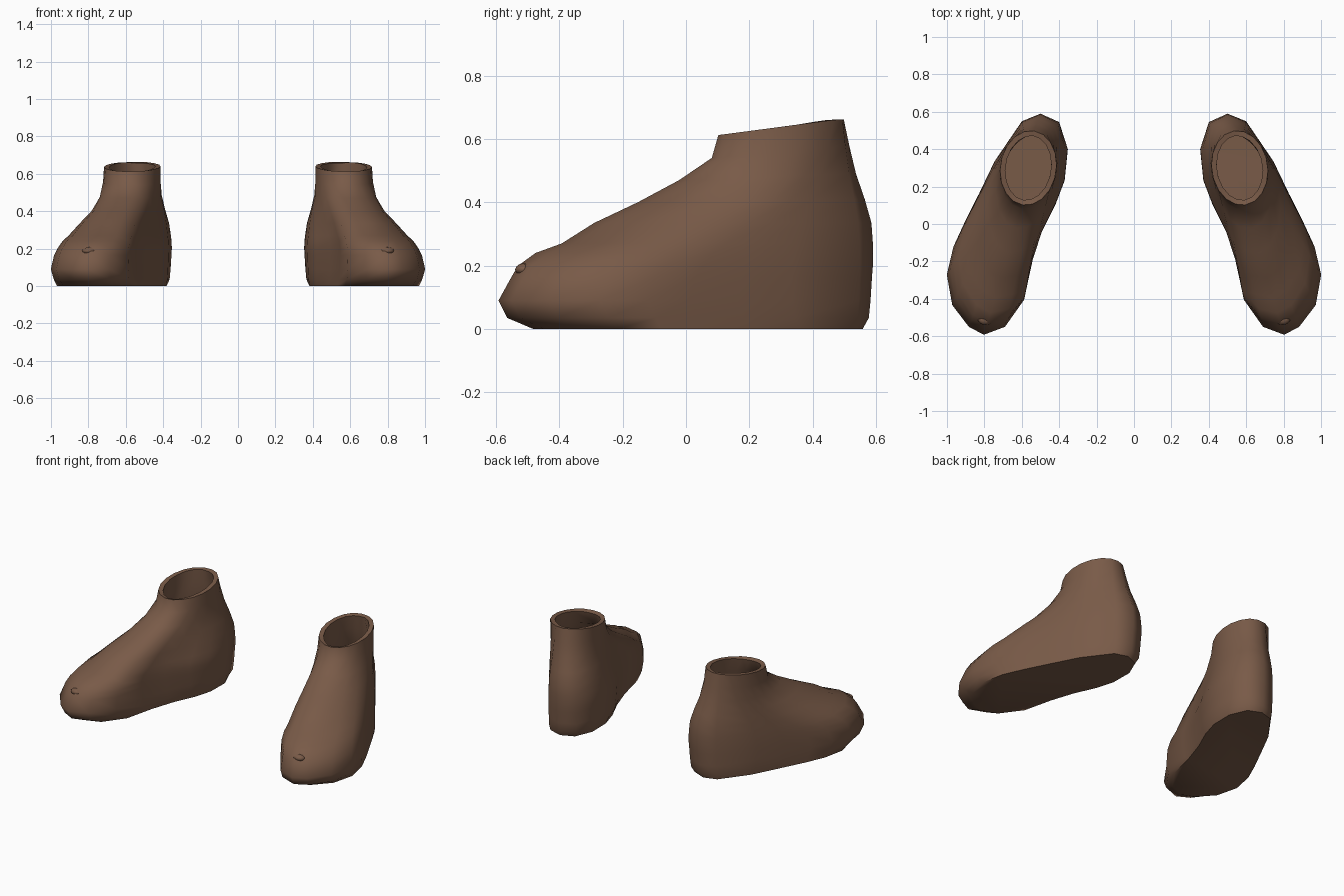
import bpy, bmesh, math
from mathutils import Vector, Matrix

if "Cube" in bpy.data.objects:
    bpy.data.objects.remove(bpy.data.objects["Cube"])

# Plan outline of one boot at its widest, from toe round the outer side, heel, inner side
OUTLINE = [(0.80, -0.585), (0.88, -0.545), (0.97, -0.43), (1.0, -0.27), (0.965, -0.12),
           (0.905, 0.01), (0.83, 0.16), (0.75, 0.33), (0.60, 0.55), (0.50, 0.59),
           (0.40, 0.545), (0.353, 0.40), (0.37, 0.23), (0.42, 0.10), (0.495, -0.05),
           (0.55, -0.22), (0.59, -0.42), (0.69, -0.55)]
N = len(OUTLINE)

# Levels: height, then how far toe / outer / heel / inner have moved
# from the outline to the collar, then backward tilt
LEVELS = [(0.00, 0.15, 0.10, 0.35, 0.25, 0.0),
          (0.035, 0.03, 0.06, 0.14, 0.13, 0.0),
          (0.09, -0.01, 0.00, 0.08, 0.08, 0.0),
          (0.165, 0.05, 0.06, 0.03, 0.03, 0.0),
          (0.20, 0.08, 0.13, 0.00, 0.02, 0.0),
          (0.24, 0.16, 0.23, 0.00, 0.05, 0.0),
          (0.27, 0.28, 0.34, 0.00, 0.15, 0.0),
          (0.335, 0.43, 0.56, 0.05, 0.33, 0.0),
          (0.40, 0.63, 0.78, 0.28, 0.54, 0.01),
          (0.47, 0.82, 0.92, 0.58, 0.78, 0.02),
          (0.54, 0.97, 0.98, 0.80, 0.93, 0.035),
          (0.612, 1.0, 1.0, 1.0, 1.0, 0.05)]

leather = bpy.data.materials.new("brown_leather")
leather.diffuse_color = (0.19, 0.103, 0.064, 1)
leather.use_nodes = True
leather.node_tree.nodes["Principled BSDF"].inputs["Base Color"].default_value = leather.diffuse_color


def collar(i):
    """Point i of the slightly slanted oval ankle opening."""
    a = 2 * math.pi * i / N
    u, v = 0.20 * math.cos(a), 0.15 * math.sin(a)
    return Vector((0.565 + 0.15 * u + 0.99 * v, 0.30 - 0.99 * u + 0.15 * v))


def body_ring(z, toe, outer, heel, inner, tilt):
    ring = []
    for i in range(N):
        a = 2 * math.pi * i / N
        c, s = math.cos(a), math.sin(a)
        w = c * c * (toe if c > 0 else heel) + s * s * (outer if s > 0 else inner)
        p = Vector(OUTLINE[i]).lerp(collar(i), w)
        rise = min(1, max(0, (p.y - 0.1) / 0.38))
        ring.append((p.x, p.y, z + tilt * rise))
    return ring


def finish(bm, name, angle, thickness=0):
    bmesh.ops.recalc_face_normals(bm, faces=bm.faces)
    mesh = bpy.data.meshes.new(name)
    bm.to_mesh(mesh)
    bm.free()
    mesh.materials.append(leather)
    obj = bpy.data.objects.new(name, mesh)
    bpy.context.collection.objects.link(obj)
    bpy.ops.object.select_all(action='DESELECT')
    obj.select_set(True)
    bpy.context.view_layer.objects.active = obj
    if thickness:
        mod = obj.modifiers.new("leather_thickness", 'SOLIDIFY')
        mod.thickness = thickness
        mod.offset = -1
        bpy.ops.object.modifier_apply(modifier=mod.name)
    bpy.ops.object.shade_smooth_by_angle(angle=math.radians(angle))


def make_boot(label, side):
    # hollow boot: skin of rings, closed by the sole and open at the ankle
    bm = bmesh.new()
    loops = [[bm.verts.new((side * x, y, z)) for x, y, z in body_ring(*lv)] for lv in LEVELS]
    for lo, hi in zip(loops, loops[1:]):
        for i in range(N):
            j = (i + 1) % N
            bm.faces.new((lo[i], lo[j], hi[j], hi[i]))
    bm.faces.new(loops[0])
    # open skin: make sure the sole faces down so the thickness goes inwards
    finish(bm, "boot_" + label, 55, 0.028)

    # small bump on top of the toe
    bm = bmesh.new()
    place = Matrix.Translation((side * 0.795, -0.51, 0.188)) @ Matrix.Diagonal((0.04, 0.03, 0.02, 1))
    bmesh.ops.create_icosphere(bm, subdivisions=2, radius=1, matrix=place)
    finish(bm, "toe_bump_" + label, 60)


make_boot("right_side", 1)
make_boot("left_side", -1)
